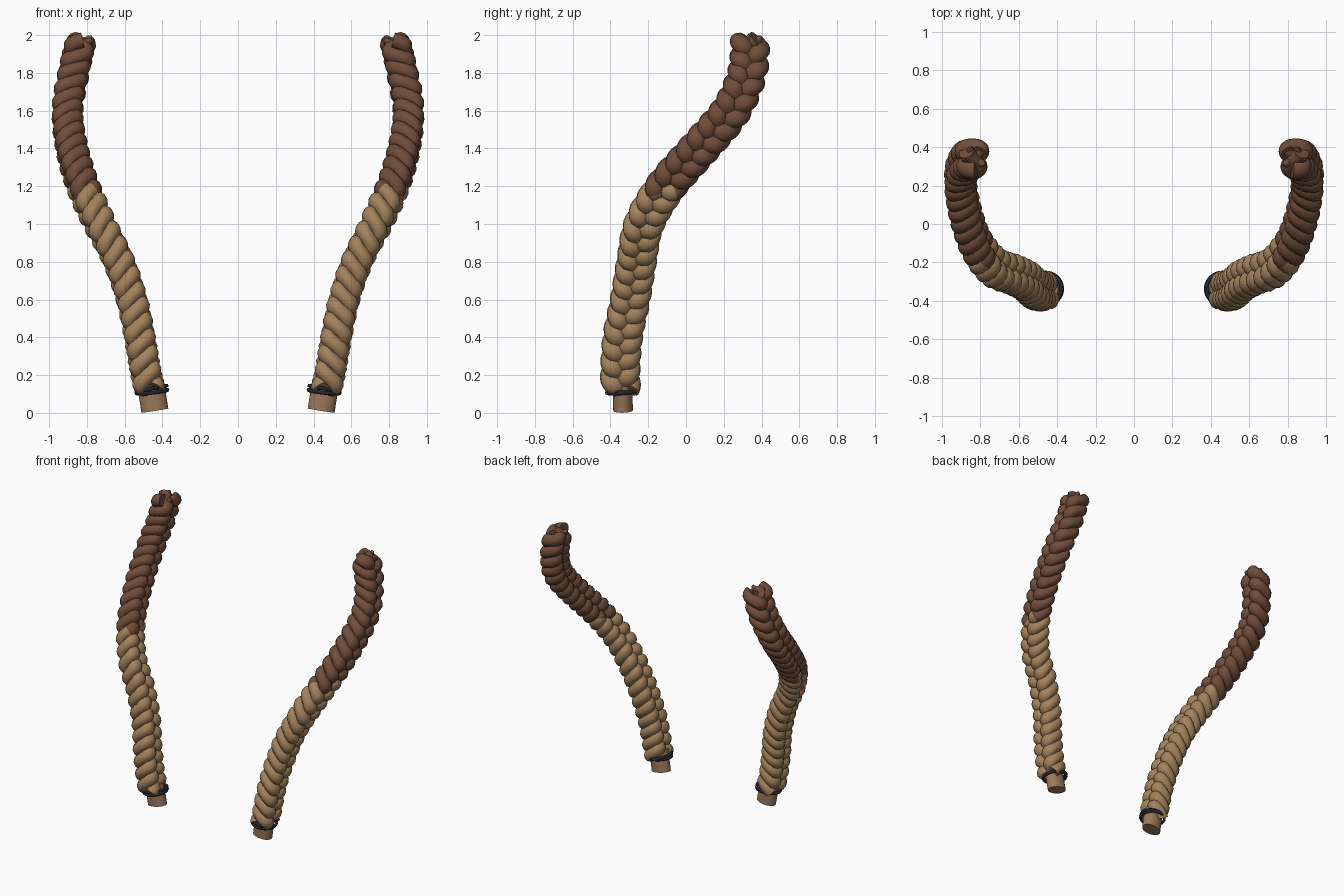
import bpy, bmesh, math
from mathutils import Vector

if "Cube" in bpy.data.objects:
    bpy.data.objects.remove(bpy.data.objects["Cube"])


def material(name, rgb):
    m = bpy.data.materials.new(name)
    m.diffuse_color = (*rgb, 1)
    m.use_nodes = True
    m.node_tree.nodes["Principled BSDF"].inputs["Base Color"].default_value = m.diffuse_color
    return m


TAN = material("tan hair", (0.37, 0.225, 0.108))
BROWN = material("brown hair", (0.165, 0.075, 0.043))
STUB = material("stub tan", (0.33, 0.19, 0.10))
BLACK = material("dark band", (0.018, 0.021, 0.03))

# Centre line of the right braid, bottom to top
PATH = [Vector(p) for p in [
    (0.44, -0.335, 0.005), (0.485, -0.348, 0.2), (0.52, -0.335, 0.4), (0.562, -0.295, 0.6),
    (0.63, -0.262, 0.8), (0.73, -0.222, 1.0), (0.82, -0.105, 1.2), (0.88, 0.07, 1.4),
    (0.903, 0.238, 1.6), (0.87, 0.325, 1.8), (0.832, 0.34, 1.97)]]


def catmull(pts, n):
    ext = [2 * pts[0] - pts[1]] + pts + [2 * pts[-1] - pts[-2]]
    out = []
    for i in range(len(pts) - 1):
        a, b, c, d = ext[i:i + 4]
        for k in range(n):
            t = k / n
            out.append(0.5 * (2 * b + (c - a) * t + (2 * a - 5 * b + 4 * c - d) * t * t
                              + (3 * b - a - 3 * c + d) * t ** 3))
    return out + [pts[-1]]


LINE = catmull(PATH, 24)
ARC = [0.0]
for p, q in zip(LINE, LINE[1:]):
    ARC.append(ARC[-1] + (q - p).length)
TOTAL = ARC[-1]


def frame(s):
    """Point, tangent, wide axis and thin axis at arc length s."""
    i = 0
    while i < len(ARC) - 2 and ARC[i + 1] < s:
        i += 1
    f = (s - ARC[i]) / (ARC[i + 1] - ARC[i])
    p = LINE[i].lerp(LINE[i + 1], f)
    lo, hi = max(i - 3, 0), min(i + 4, len(LINE) - 1)
    t = (LINE[hi] - LINE[lo]).normalized()
    v = Vector((1, 0, 0))
    v = (v - t * v.dot(t)).normalized()
    return p, t, t.cross(v), v


def sweep(bm, pts, radii, normals, sides=12, closed=False, dark_z=None):
    """Elliptical tube through pts; radii are (along normal, across)."""
    rings, n = [], len(pts)
    for i, p in enumerate(pts):
        if closed:
            d = pts[(i + 1) % n] - pts[i - 1]
        else:
            d = pts[min(i + 1, n - 1)] - pts[max(i - 1, 0)]
        d.normalize()
        a = (normals[i] - d * normals[i].dot(d)).normalized()
        b = d.cross(a)
        ra, rb = radii[i]
        rings.append([bm.verts.new(p + a * ra * math.cos(w) + b * rb * math.sin(w))
                      for w in (2 * math.pi * k / sides for k in range(sides))])
    for i in range(n if closed else n - 1):
        r0, r1 = rings[i], rings[(i + 1) % n]
        for k in range(sides):
            f = bm.faces.new((r0[k], r0[(k + 1) % sides], r1[(k + 1) % sides], r1[k]))
            f.material_index = int(dark_z is not None and pts[i].z > dark_z)
    if not closed:
        bm.faces.new(rings[0][::-1])
        bm.faces.new(rings[-1]).material_index = int(dark_z is not None)


def finish(bm, name, mats, side):
    for v in bm.verts:
        v.co.x *= side
    bmesh.ops.recalc_face_normals(bm, faces=bm.faces)
    me = bpy.data.meshes.new(name)
    bm.to_mesh(me)
    bm.free()
    for m in mats:
        me.materials.append(m)
    ob = bpy.data.objects.new(name, me)
    bpy.context.collection.objects.link(ob)
    bpy.context.view_layer.objects.active = ob
    ob.select_set(True)
    bpy.ops.object.shade_smooth_by_angle(angle=math.radians(50))
    ob.select_set(False)


PERIOD, START = 0.255, 0.125


def braid(side, label):
    # Three interwoven strands
    bm = bmesh.new()
    steps = 300
    for k in range(3):
        pts, nrm, rad = [], [], []
        for i in range(steps + 1):
            s = START + (TOTAL - START) * i / steps
            p, t, u, v = frame(s)
            a = 2 * math.pi * (s / PERIOD + k / 3)
            pts.append(p + u * 0.058 * math.sin(a) + v * 0.042 * math.sin(2 * a))
            nrm.append(v)
            rad.append((0.043, 0.050))
        sweep(bm, pts, rad, nrm, dark_z=1.17)
    finish(bm, label + "_braid", [TAN, BROWN], side)

    # Ragged lock ends at the top
    bm = bmesh.new()
    p, t, u, v = frame(TOTAL)
    for k in range(5):
        w = 2 * math.pi * k / 5 + 0.4
        out = u * math.cos(w) + v * math.sin(w)
        pts = [p - t * 0.05 + out * 0.025, p + t * 0.005 + out * 0.045, p + t * 0.022 + out * 0.062]
        sweep(bm, pts, [(0.03, 0.03), (0.022, 0.022), (0.008, 0.008)], [u.cross(t)] * 3, 8)
    finish(bm, label + "_braid_tips", [BROWN], side)

    # Stub below the band
    bm = bmesh.new()
    p, t, u, v = frame(0)
    ax = Vector((0.16, -0.03, 1)).normalized()
    base = Vector((0.44, -0.333, 0.012))
    sweep(bm, [base, base + ax * 0.16], [(0.072, 0.052)] * 2, [Vector((1, 0, 0))] * 2, 32)
    finish(bm, label + "_stub", [STUB], side)

    # Elastic band: two thin loops, slightly crossed
    bm = bmesh.new()
    c = base + ax * 0.108
    ex = (Vector((1, 0, 0)) - ax * ax.x).normalized()
    ey = ax.cross(ex)
    for tilt, lift in ((0.07, -0.006), (-0.07, 0.008)):
        pts = []
        for i in range(40):
            w = 2 * math.pi * i / 40
            pts.append(c + ex * 0.083 * math.cos(w) + ey * 0.083 * math.sin(w)
                       + ax * (lift + tilt * 0.083 * math.sin(w + 0.8)))
        sweep(bm, pts, [(0.010, 0.010)] * 40, [ax] * 40, 8, closed=True)
    finish(bm, label + "_band", [BLACK], side)


braid(1, "right")
braid(-1, "left")
